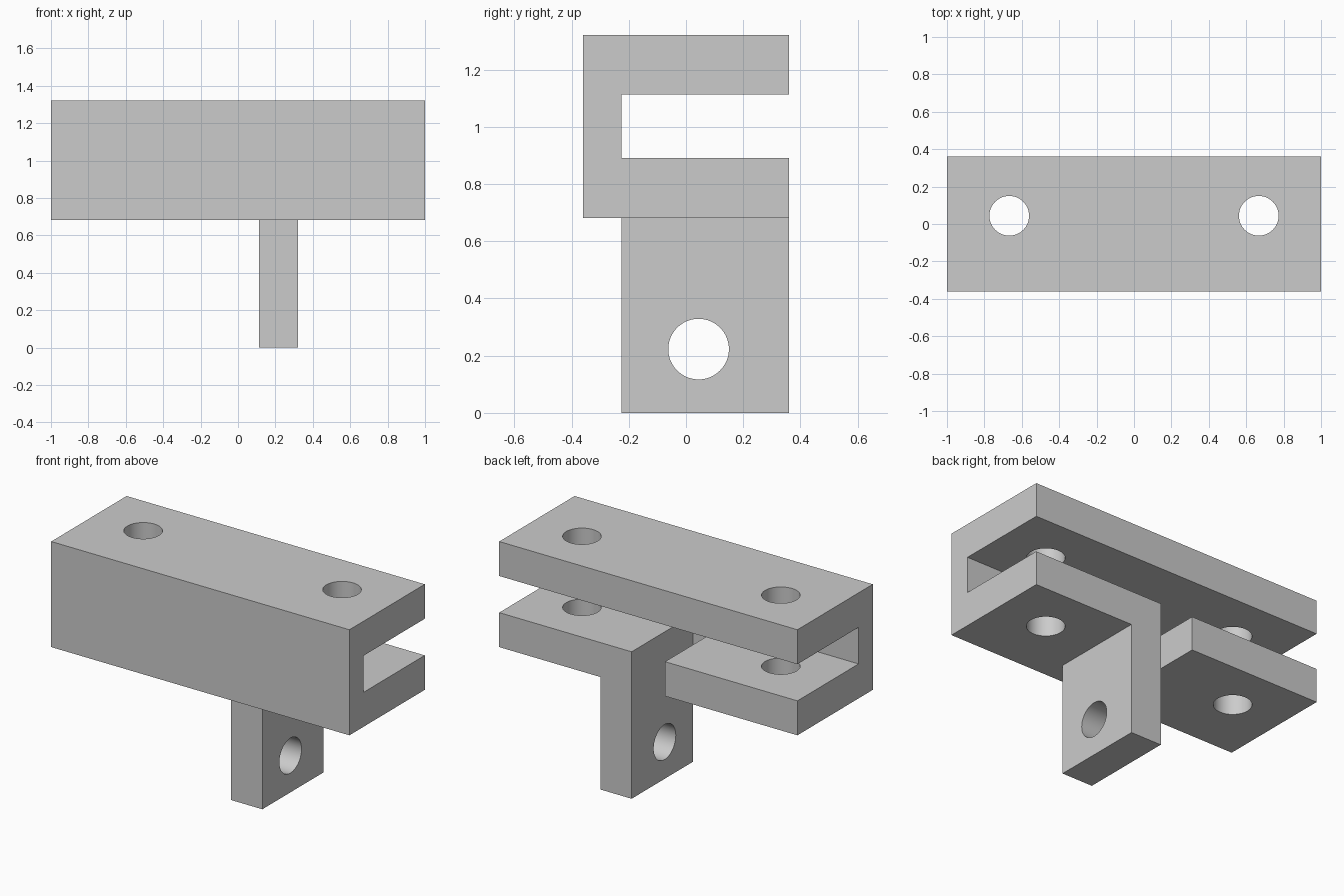
import bpy, bmesh, math
from mathutils import Matrix

cube = bpy.data.objects.get("Cube")
if cube:
    bpy.data.objects.remove(cube, do_unlink=True)

# Main dimensions
HALF_LEN, HALF_DEPTH = 1.0, 0.361
TOP, BASE = 1.322, 0.682
THICK = 0.209
WEB_BACK = -0.225
GAP = 0.112            # half width of the gap in the lower flange
HOLE_R, HOLE_Y, HOLE_X, HOLE_Z = 0.106, 0.044, 0.667, 0.223

steel = bpy.data.materials.new("plain grey")
steel.use_nodes = True
grey = (0.6, 0.6, 0.6, 1)
steel.diffuse_color = grey
steel.node_tree.nodes["Principled BSDF"].inputs["Base Color"].default_value = grey


def add_object(name, bm):
    bmesh.ops.recalc_face_normals(bm, faces=bm.faces)
    mesh = bpy.data.meshes.new(name)
    bm.to_mesh(mesh)
    bm.free()
    mesh.materials.append(steel)
    obj = bpy.data.objects.new(name, mesh)
    bpy.context.collection.objects.link(obj)
    return obj


def box(name, low, high):
    bm = bmesh.new()
    bmesh.ops.create_cube(bm, size=1)
    for v in bm.verts:
        v.co = [a if c < 0 else b for c, a, b in zip(v.co, low, high)]
    return add_object(name, bm)


def cylinder(name, centre, turn=0):
    bm = bmesh.new()
    bmesh.ops.create_cone(bm, cap_ends=True, segments=64, radius1=HOLE_R,
                          radius2=HOLE_R, depth=1.2,
                          matrix=Matrix.Translation(centre) @ Matrix.Rotation(turn, 4, 'Y'))
    return add_object(name, bm)


def combine(target, tool, operation):
    mod = target.modifiers.new(tool.name, 'BOOLEAN')
    mod.object, mod.operation, mod.solver = tool, operation, 'EXACT'
    tool.hide_render = True
    bpy.context.view_layer.update()
    graph = bpy.context.evaluated_depsgraph_get()
    target.data = bpy.data.meshes.new_from_object(target.evaluated_get(graph))
    target.modifiers.clear()
    bpy.data.objects.remove(tool, do_unlink=True)


# C-shaped channel, open to the back
profile = [(-HALF_DEPTH, BASE), (HALF_DEPTH, BASE), (HALF_DEPTH, BASE + THICK),
           (WEB_BACK, BASE + THICK), (WEB_BACK, TOP - THICK),
           (HALF_DEPTH, TOP - THICK), (HALF_DEPTH, TOP), (-HALF_DEPTH, TOP)]
bm = bmesh.new()
face = bm.faces.new([bm.verts.new((-HALF_LEN, y, z)) for y, z in profile])
side = bmesh.ops.extrude_face_region(bm, geom=[face])["geom"]
bmesh.ops.translate(bm, vec=(2 * HALF_LEN, 0, 0),
                    verts=[g for g in side if isinstance(g, bmesh.types.BMVert)])
bracket = add_object("channel_bracket", bm)

# Gap splitting the lower flange
combine(bracket, box("gap_cutter", (-GAP, WEB_BACK, BASE - 0.1),
                     (GAP, HALF_DEPTH + 0.1, TOP - THICK - 0.1)), 'DIFFERENCE')

# Tab bent down from the edge of the gap
combine(bracket, box("hanging_tab", (GAP, WEB_BACK, 0),
                     (GAP + THICK, HALF_DEPTH, BASE + THICK)), 'UNION')

# Bolt holes through both flanges and the tab
for x in (-HOLE_X, HOLE_X):
    combine(bracket, cylinder("flange_hole_cutter", (x, HOLE_Y, 1)), 'DIFFERENCE')
combine(bracket, cylinder("tab_hole_cutter", (GAP, HOLE_Y, HOLE_Z), math.pi / 2), 'DIFFERENCE')

# Merge flat regions and smooth only the hole walls
bm = bmesh.new()
bm.from_mesh(bracket.data)
bmesh.ops.remove_doubles(bm, verts=bm.verts, dist=0.0001)
bmesh.ops.dissolve_limit(bm, angle_limit=0.01, verts=bm.verts, edges=bm.edges)
bm.to_mesh(bracket.data)
bm.free()
bpy.ops.object.select_all(action='DESELECT')
bracket.select_set(True)
bpy.context.view_layer.objects.active = bracket
bpy.ops.object.shade_smooth_by_angle(angle=math.radians(30))
